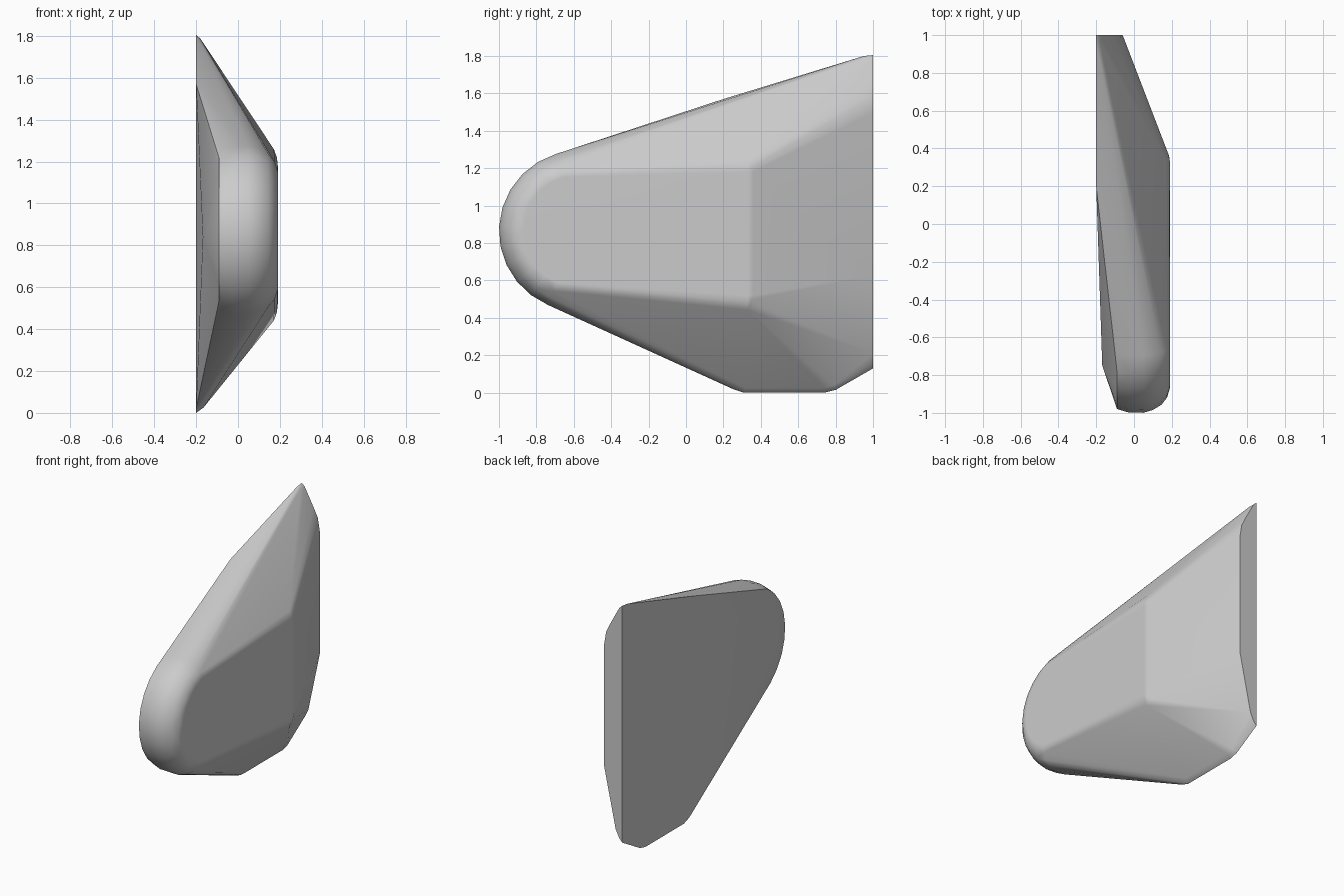
import bpy
import bmesh
from math import sin, cos, radians

if "Cube" in bpy.data.objects:
    bpy.data.objects.remove(bpy.data.objects["Cube"], do_unlink=True)

grey = bpy.data.materials.new("plain grey")
grey.use_nodes = True
COLOUR = (0.6, 0.6, 0.6, 1)
grey.diffuse_color = COLOUR
grey.node_tree.nodes["Principled BSDF"].inputs["Base Color"].default_value = COLOUR


def nose_arc(x, radius, count=11):
    """Round front end of the outline at one depth x."""
    angles = [radians(107 + 140 * i / (count - 1)) for i in range(count)]
    return [(x, -0.57 + radius * cos(a), 0.865 + radius * sin(a)) for a in angles]


points = []

# Rounded nose, stepping inward towards the outer flat face
for x, radius in [(-0.09, 0.41), (-0.03, 0.428), (0.05, 0.43), (0.1, 0.415),
                  (0.145, 0.388), (0.175, 0.35), (0.19, 0.3)]:
    points += nose_arc(x, radius)

# Flat mounting side and its shallow ridge
rim = [(0.2, 1.57), (0.95, 1.8), (1, 1.805), (1, 0.13), (0.8, 0.015), (0.74, 0), (0.31, 0), (0.25, 0.02)]
points += [(-0.2, y, z) for y, z in rim]
points.append((-0.168, -0.75, 0.84))

# Softened lip where the slopes meet the rim
points += [(-0.178, 0.95, 1.785), (-0.178, 1, 1.785),
           (-0.165, 0.32, 0.025), (-0.165, 0.74, 0.025), (-0.165, 0.79, 0.04)]

# Outer flat face's rear corners, rounded on the way to the slopes
for z, out in [(1.18, 1), (0.52, -1)]:
    for x, grow in [(0.19, 0), (0.186, 0.03), (0.172, 0.06)]:
        points += [(x, 0.33 + grow, z), (x, 0.33, z + out * grow * 1.3),
                   (x, 0.33 + grow * 0.7, z + out * grow * 0.8)]

# Narrow back face
points += [(x, 1, z) for x, z in [(-0.11, 1.66), (-0.075, 1.59), (-0.06, 1.5),
                                  (-0.06, 0.63), (-0.15, 0.21), (-0.175, 0.16)]]

bm = bmesh.new()
for p in points:
    bm.verts.new(p)
hull = bmesh.ops.convex_hull(bm, input=bm.verts[:])
bmesh.ops.delete(bm, geom=list({v for v in hull["geom_interior"] + hull["geom_unused"]
                                if isinstance(v, bmesh.types.BMVert)}), context="VERTS")
bmesh.ops.dissolve_limit(bm, angle_limit=radians(1), verts=bm.verts[:], edges=bm.edges[:])
bmesh.ops.recalc_face_normals(bm, faces=bm.faces[:])

mesh = bpy.data.meshes.new("wedge_body")
bm.to_mesh(mesh)
bm.free()
mesh.materials.append(grey)
body = bpy.data.objects.new("wedge_body", mesh)
bpy.context.collection.objects.link(body)

# Smooth bevels, crisp rim
bpy.context.view_layer.objects.active = body
body.select_set(True)
bpy.ops.object.shade_smooth_by_angle(angle=radians(32))
weighted = body.modifiers.new("Weighted normals", "WEIGHTED_NORMAL")
weighted.keep_sharp = True
